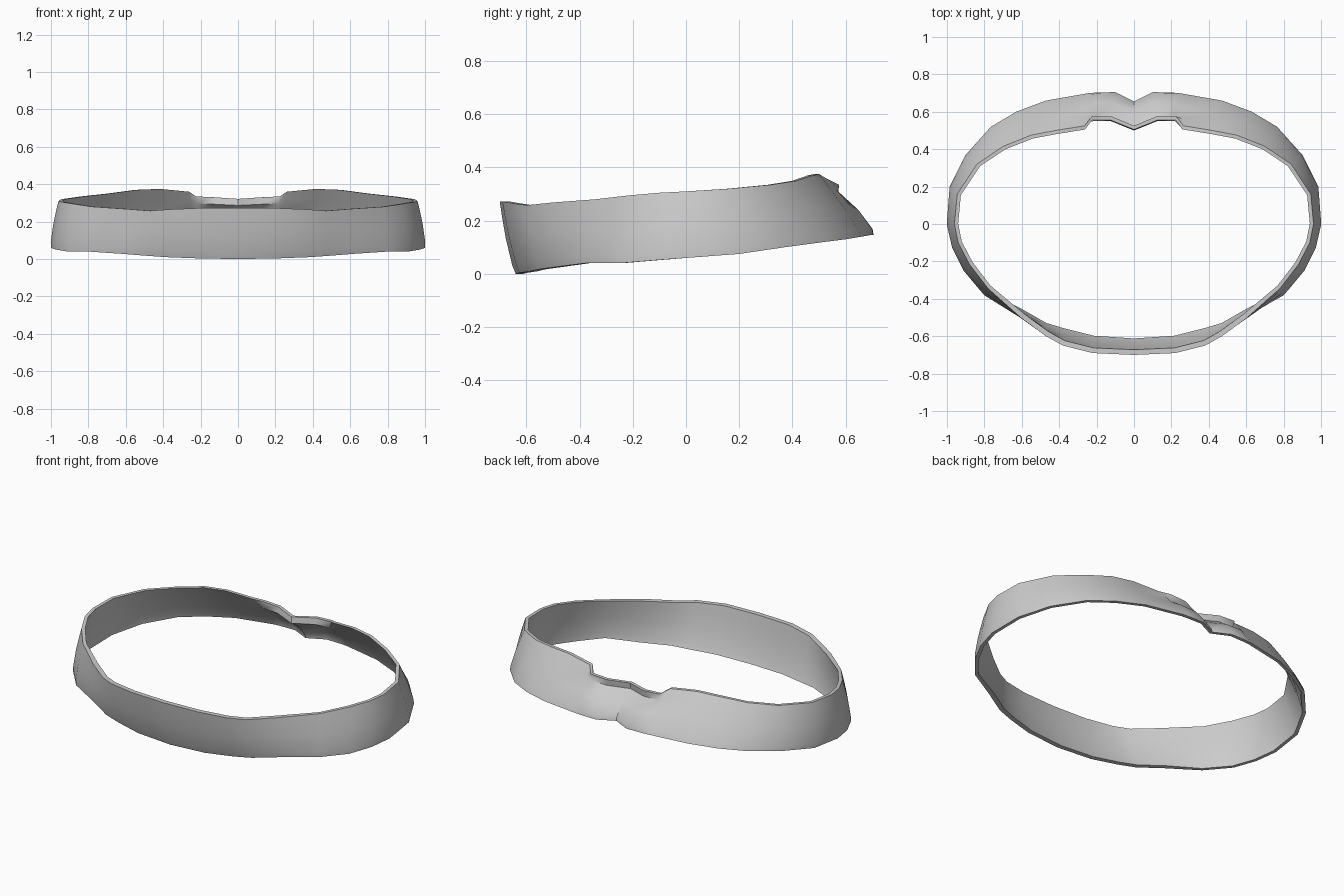
import bpy, bmesh
from mathutils import Vector

if "Cube" in bpy.data.objects:
    bpy.data.objects.remove(bpy.data.objects["Cube"])

# Stations along the right half, front centre to back centre:
# lower edge (x, y, z), upper edge (x, y, z)
HALF = [
    ((0, -.64, 0), (0, -.70, .272)),
    ((.22, -.625, .004), (.22, -.69, .272)),
    ((.38, -.585, .01), (.38, -.65, .265)),
    ((.48, -.555, .017), (.47, -.60, .258)),
    ((.62, -.475, .028), (.60, -.505, .268)),
    ((.80, -.38, .04), (.78, -.345, .28)),
    ((.91, -.25, .04), (.88, -.215, .295)),
    ((.97, -.13, .05), (.94, -.10, .305)),
    ((1, 0, .06), (.96, 0, .31)),
    ((.985, .2, .075), (.945, .16, .32)),
    ((.9, .37, .10), (.84, .32, .335)),
    ((.765, .52, .12), (.70, .415, .35)),
    ((.63, .60, .13), (.55, .475, .37)),
    ((.47, .66, .14), (.42, .50, .375)),
    ((.24, .70, .147), (.265, .525, .36)),
    ((.20, .703, .147), (.225, .575, .335)),
    ((.10, .705, .147), (.12, .575, .33)),
    ((0, .655, .147), (0, .525, .322)),
]
LAST = len(HALF) - 1
# Height fraction, outward bulge, extra bulge under the folded back lip
ROWS = [(0, 0, 0), (.12, .006, .006), (.5, .008, 0), (.8, .004, -.035), (1, 0, 0)]


def flip(p):
    return (-p[0], p[1], p[2])


# Mirror the half into a closed loop
loop = [(a, b, i) for i, (a, b) in enumerate(HALF)]
loop += [(flip(a), flip(b), i) for i, (a, b) in reversed(list(enumerate(HALF))[1:-1])]
n = len(loop)

bm = bmesh.new()
rings = []
for k, (a, b, i) in enumerate(loop):
    a, b = Vector(a), Vector(b)
    tangent = Vector(loop[(k + 1) % n][0]) - Vector(loop[k - 1][0])
    out = Vector((tangent.y, -tangent.x, 0)).normalized()
    thick = .028 if i < 5 else .02
    outer, inner = [], []
    for t, bulge, lip in ROWS:
        p = a.lerp(b, t) + out * (bulge + (lip if i >= LAST - 2 else 0))
        outer.append(bm.verts.new(p))
        inner.append(bm.verts.new(p - out * thick))
    rings.append(outer + inner[::-1])

# Skin the closed cross-sections around the loop
m = len(rings[0])
for k in range(n):
    r, s = rings[k], rings[(k + 1) % n]
    for j in range(m):
        bm.faces.new((r[j], s[j], s[(j + 1) % m], r[(j + 1) % m]))
bmesh.ops.recalc_face_normals(bm, faces=bm.faces)

mesh = bpy.data.meshes.new("waistband")
bm.to_mesh(mesh)
bm.free()
band = bpy.data.objects.new("waistband", mesh)
bpy.context.collection.objects.link(band)

mat = bpy.data.materials.new("grey cloth")
mat.diffuse_color = (.6, .6, .6, 1)
mat.use_nodes = True
mat.node_tree.nodes["Principled BSDF"].inputs["Base Color"].default_value = mat.diffuse_color
mesh.materials.append(mat)

bpy.context.view_layer.objects.active = band
band.select_set(True)
bpy.ops.object.shade_smooth_by_angle(angle=.7)
